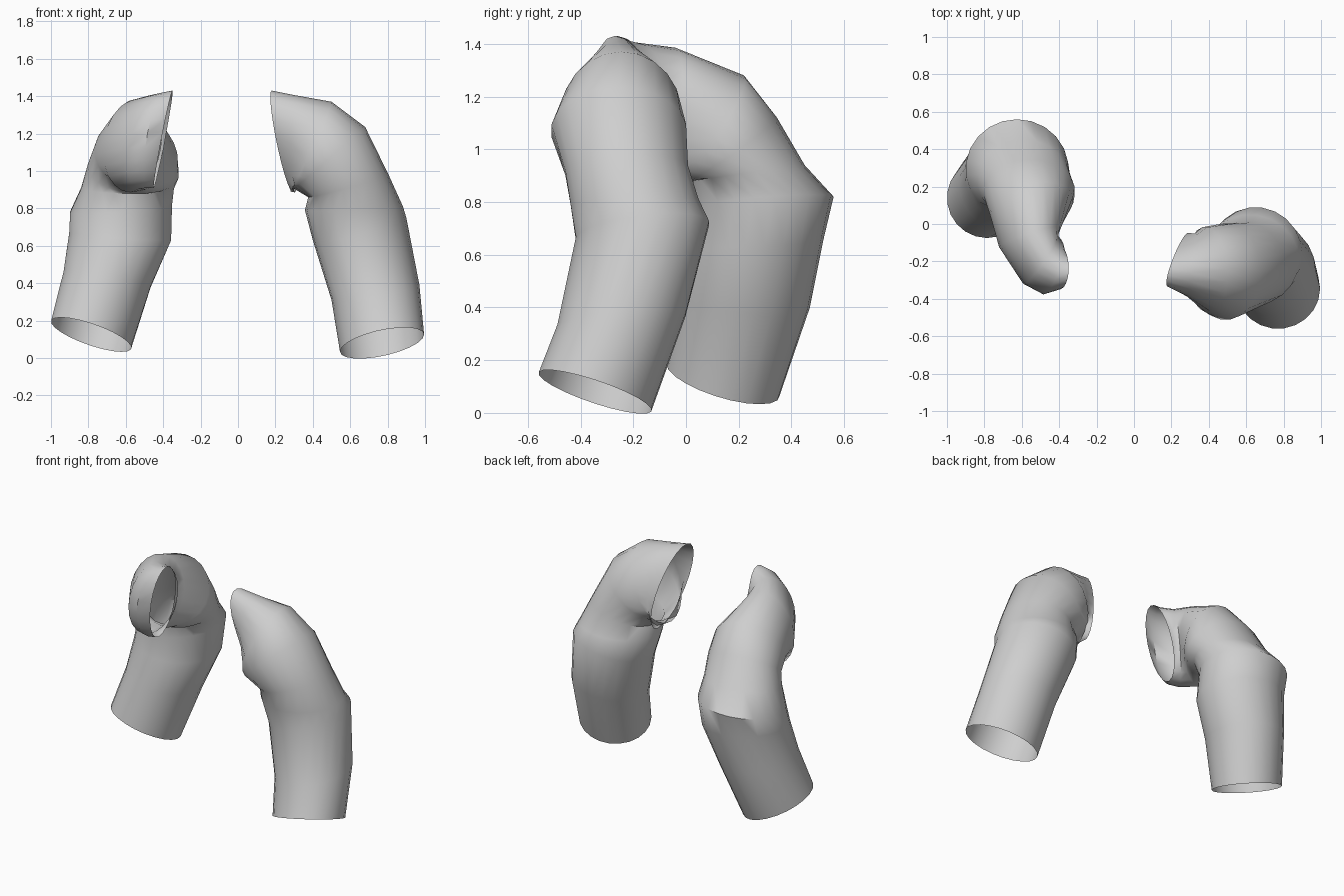
import bpy, bmesh, math
from mathutils import Vector

if "Cube" in bpy.data.objects:
    bpy.data.objects.remove(bpy.data.objects["Cube"])

SIDES = 22

fabric = bpy.data.materials.new("light_grey_fabric")
fabric.diffuse_color = (0.62, 0.62, 0.62, 1)
fabric.use_nodes = True
fabric.node_tree.nodes["Principled BSDF"].inputs["Base Color"].default_value = fabric.diffuse_color


def sleeve(name, rings):
    """Open tube lofted through elliptical rings: centre, outer half-axis, side half-axis."""
    bm = bmesh.new()
    loops = []
    for c, u, v in rings:
        c, u, v = Vector(c), Vector(u), Vector(v)
        loops.append([bm.verts.new(c + u * math.cos(a) + v * math.sin(a))
                      for a in (2 * math.pi * i / SIDES for i in range(SIDES))])
    for lo, hi in zip(loops, loops[1:]):
        for i in range(SIDES):
            j = (i + 1) % SIDES
            bm.faces.new((lo[i], lo[j], hi[j], hi[i]))
    bmesh.ops.recalc_face_normals(bm, faces=bm.faces)
    # make sure the normals of the open tube point outwards
    bm.faces.ensure_lookup_table()
    f = bm.faces[0]
    if f.normal.dot(f.calc_center_median() - Vector(rings[0][0])) < 0:
        bmesh.ops.reverse_faces(bm, faces=bm.faces)
    me = bpy.data.meshes.new(name)
    bm.to_mesh(me)
    bm.free()
    me.materials.append(fabric)
    ob = bpy.data.objects.new(name, me)
    bpy.context.collection.objects.link(ob)
    bpy.ops.object.select_all(action='DESELECT')
    ob.select_set(True)
    bpy.context.view_layer.objects.active = ob
    bpy.ops.object.shade_smooth_by_angle(angle=math.radians(50))
    return ob


# Sleeve on the +x side: cuff, elbow, underarm crease, shoulder, shoulder opening
sleeve("right_sleeve", [
    ((.77, -.345, .08), (.225, 0, .045), (0, .215, -.07)),
    ((.735, -.245, .35), (.235, 0, .04), (0, .245, .02)),
    ((.65, -.165, .69), (.25, 0, .06), (0, .255, .03)),
    ((.62, -.195, .80), (.262, 0, .01), (0, .245, .01)),
    ((.59, -.225, .92), (.215, 0, .06), (0, .235, .01)),
    ((.49, -.255, 1.07), (.19, 0, .165), (0, .258, 0)),
    ((.39, -.245, 1.13), (.11, 0, .24), (-.01, .23, 0)),
    ((.305, -.22, 1.145), (.0, -.04, .26), (.02, .165, 0)),
    ((.235, -.19, 1.16), (-.055, -.08, .27), (.03, .12, 0)),
])

# Sleeve on the -x side: bent forward at the elbow, then turned inwards
sleeve("left_sleeve", [
    ((-.785, .14, .125), (0, .215, -.06), (.215, 0, -.07)),
    ((-.70, .22, .42), (0, .25, -.02), (.235, 0, -.04)),
    ((-.63, .262, .65), (0, .26, .01), (.275, 0, -.02)),
    ((-.625, .295, .80), (0, .265, .02), (.275, 0, .02)),
    ((-.59, .235, .91), (0, .215, .03), (.25, 0, 0)),
    ((-.56, .175, 1.0), (0, .17, .12), (.245, 0, -.02)),
    ((-.545, .09, 1.09), (0, .13, .19), (.222, .04, -.02)),
    ((-.555, -.07, 1.135), (.02, .03, .25), (.165, .05, 0)),
    ((-.50, -.19, 1.155), (.03, 0, .25), (.09, .13, 0)),
    ((-.44, -.23, 1.165), (.04, -.02, .255), (.05, .145, 0)),
    ((-.40, -.23, 1.17), (.05, -.03, .26), (.01, .115, 0)),
])
